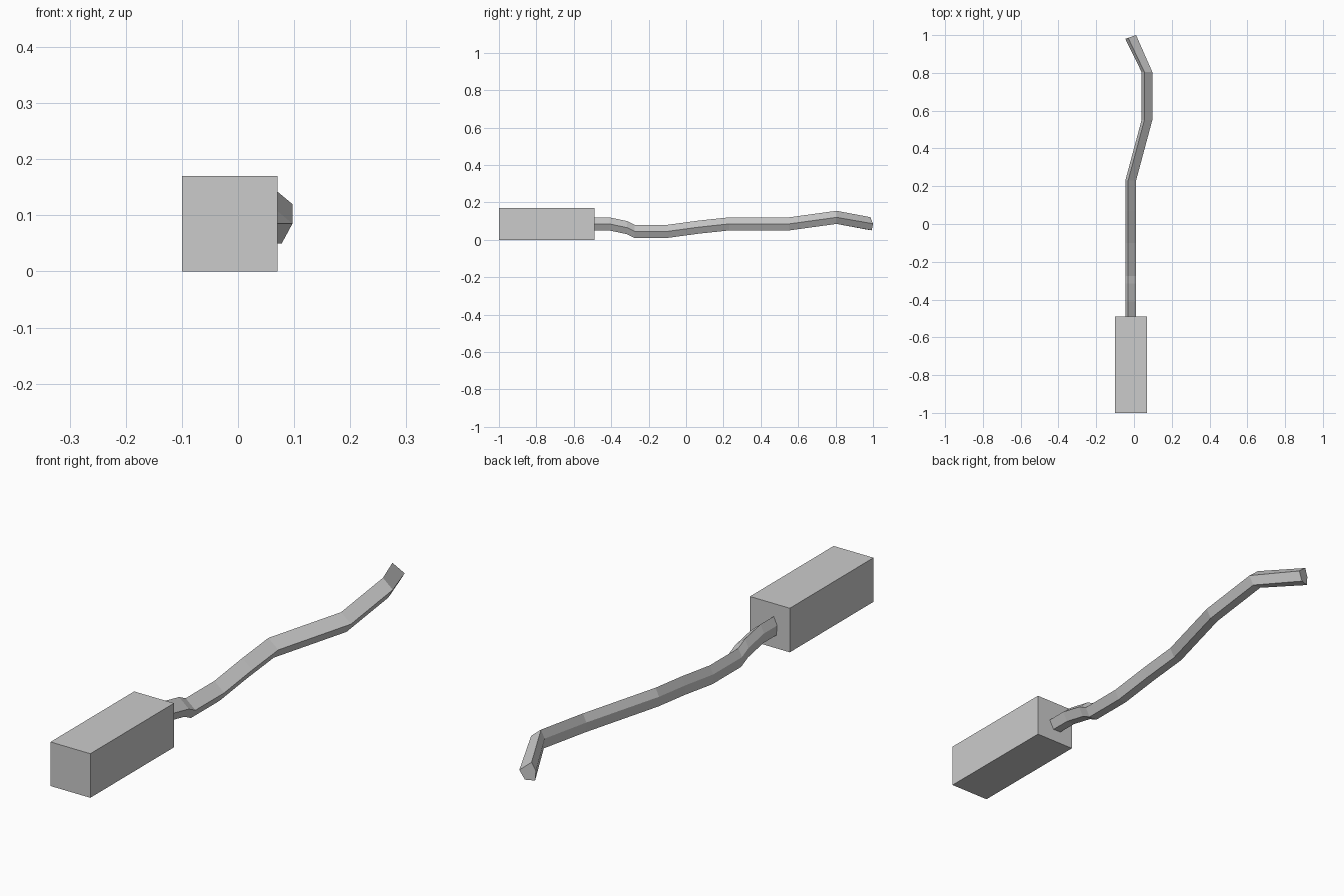
import bpy, bmesh

if "Cube" in bpy.data.objects:
    bpy.data.objects.remove(bpy.data.objects["Cube"])


def finish(name, bm):
    bmesh.ops.recalc_face_normals(bm, faces=bm.faces)
    mesh = bpy.data.meshes.new(name)
    bm.to_mesh(mesh)
    bm.free()
    obj = bpy.data.objects.new(name, mesh)
    bpy.context.collection.objects.link(obj)
    return obj


# Box handle
bm = bmesh.new()
bmesh.ops.create_cube(bm, size=1)
bmesh.ops.scale(bm, vec=(0.17, 0.51, 0.17), verts=bm.verts)
bmesh.ops.translate(bm, vec=(-0.015, -0.745, 0.085), verts=bm.verts)
finish("handle", bm)

# Five-sided cross-section (x, z) swept along the bent path (x, y, z)
section = [(-0.013, 0.035), (0.029, 0.0), (0.010, -0.035),
           (-0.025, -0.034), (-0.028, 0.004)]
path = [(-0.018, -0.50, 0.085), (-0.018, -0.41, 0.085), (-0.018, -0.315, 0.065),
        (-0.018, -0.275, 0.045), (-0.018, -0.10, 0.045), (-0.018, 0.07, 0.068),
        (-0.018, 0.23, 0.085), (0.068, 0.55, 0.085), (0.068, 0.805, 0.12),
        (-0.018, 0.99, 0.086)]

bm = bmesh.new()
rings = []
for i, (x, y, z) in enumerate(path):
    # the tip is cut square to the bent rod
    skew = 0.35 if i == len(path) - 1 else 0.0
    rings.append([bm.verts.new((x + a, y + skew * a, z + b)) for a, b in section])
for r0, r1 in zip(rings, rings[1:]):
    for k in range(5):
        n = (k + 1) % 5
        bm.faces.new((r0[k], r0[n], r1[n], r1[k]))
bm.faces.new(rings[0])
bm.faces.new(rings[-1])
finish("bent_rod", bm)
